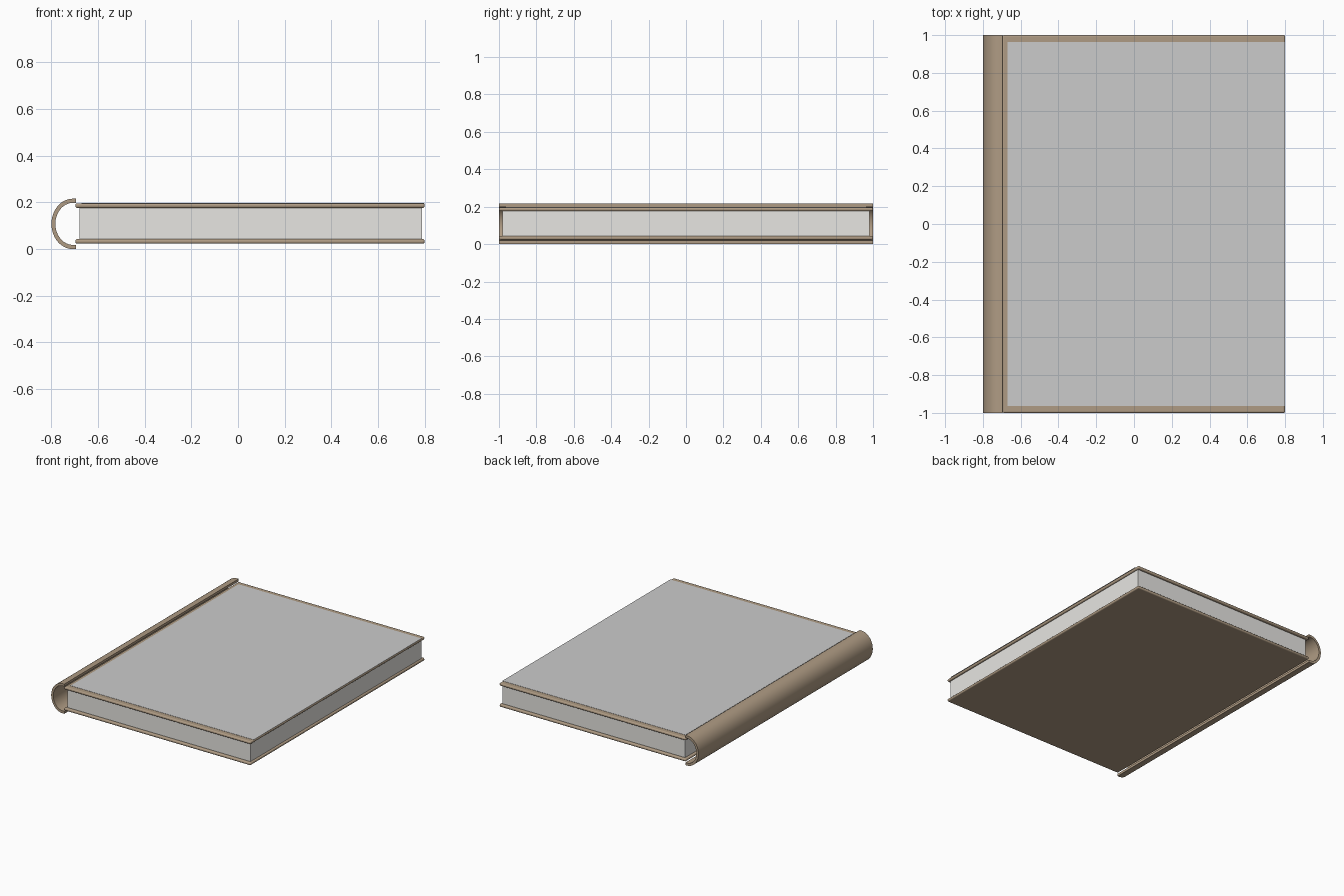
import bpy, bmesh, math

if "Cube" in bpy.data.objects:
    bpy.data.objects.remove(bpy.data.objects["Cube"])

MID = 0.108  # height of the book's middle plane


def material(name, rgb):
    m = bpy.data.materials.new(name)
    m.diffuse_color = (*rgb, 1)
    m.use_nodes = True
    m.node_tree.nodes["Principled BSDF"].inputs["Base Color"].default_value = m.diffuse_color
    return m


leather = material("tan_cover", (0.43, 0.33, 0.23))
paper = material("paper", (0.80, 0.79, 0.76))


def extrude_profile(name, points, half_y, mat=None):
    """Extrude a closed xz outline along y, centred on y = 0."""
    bm = bmesh.new()
    face = bm.faces.new([bm.verts.new((x, -half_y, z)) for x, z in points])
    out = bmesh.ops.extrude_face_region(bm, geom=[face])
    moved = [v for v in out["geom"] if isinstance(v, bmesh.types.BMVert)]
    bmesh.ops.translate(bm, verts=moved, vec=(0, 2 * half_y, 0))
    bmesh.ops.recalc_face_normals(bm, faces=bm.faces)
    mesh = bpy.data.meshes.new(name)
    bm.to_mesh(mesh)
    bm.free()
    ob = bpy.data.objects.new(name, mesh)
    bpy.context.collection.objects.link(ob)
    if mat:
        mesh.materials.append(mat)
    return ob


def box(name, x0, x1, half_y, z0, z1, mat=None):
    return extrude_profile(name, [(x0, z0), (x1, z0), (x1, z1), (x0, z1)], half_y, mat)


def soften(ob, width, segments):
    b = ob.modifiers.new("rounded_edges", "BEVEL")
    b.width, b.segments = width, segments


def smooth(ob):
    bpy.ops.object.select_all(action="DESELECT")
    ob.select_set(True)
    bpy.context.view_layer.objects.active = ob
    bpy.ops.object.shade_smooth_by_angle(angle=math.radians(35))


# page block between the boards
box("page_block", -0.68, 0.788, 0.982, MID - 0.066, MID + 0.07, paper)

# two cover boards with rounded edges
for name, z in (("back_cover", MID - 0.075), ("front_cover", MID + 0.078)):
    board = box(name, -0.697, 0.8, 1.0, z - 0.01, z + 0.01, leather)
    soften(board, 0.008, 3)
    smooth(board)

# grey sheet lying on the front cover
box("cover_sheet", -0.67, 0.8, 0.963, MID + 0.087, MID + 0.0895)

# half-round hollow spine with short lips toward the boards
N = 32
arc = [math.pi / 2 + math.pi * i / N for i in range(N + 1)]


def half_ring(rx, rz):
    return [(-0.708 + rx * math.cos(a), MID + rz * math.sin(a)) for a in arc]


outer = half_ring(0.092, 0.108)
inner = half_ring(0.075, 0.090)
outline = [(-0.695, MID + 0.108)] + outer + [(-0.695, 0.0)]
outline += [(-0.695, 0.018)] + inner[::-1] + [(-0.695, MID + 0.090)]
spine = extrude_profile("spine", outline, 1.0, leather)
smooth(spine)
